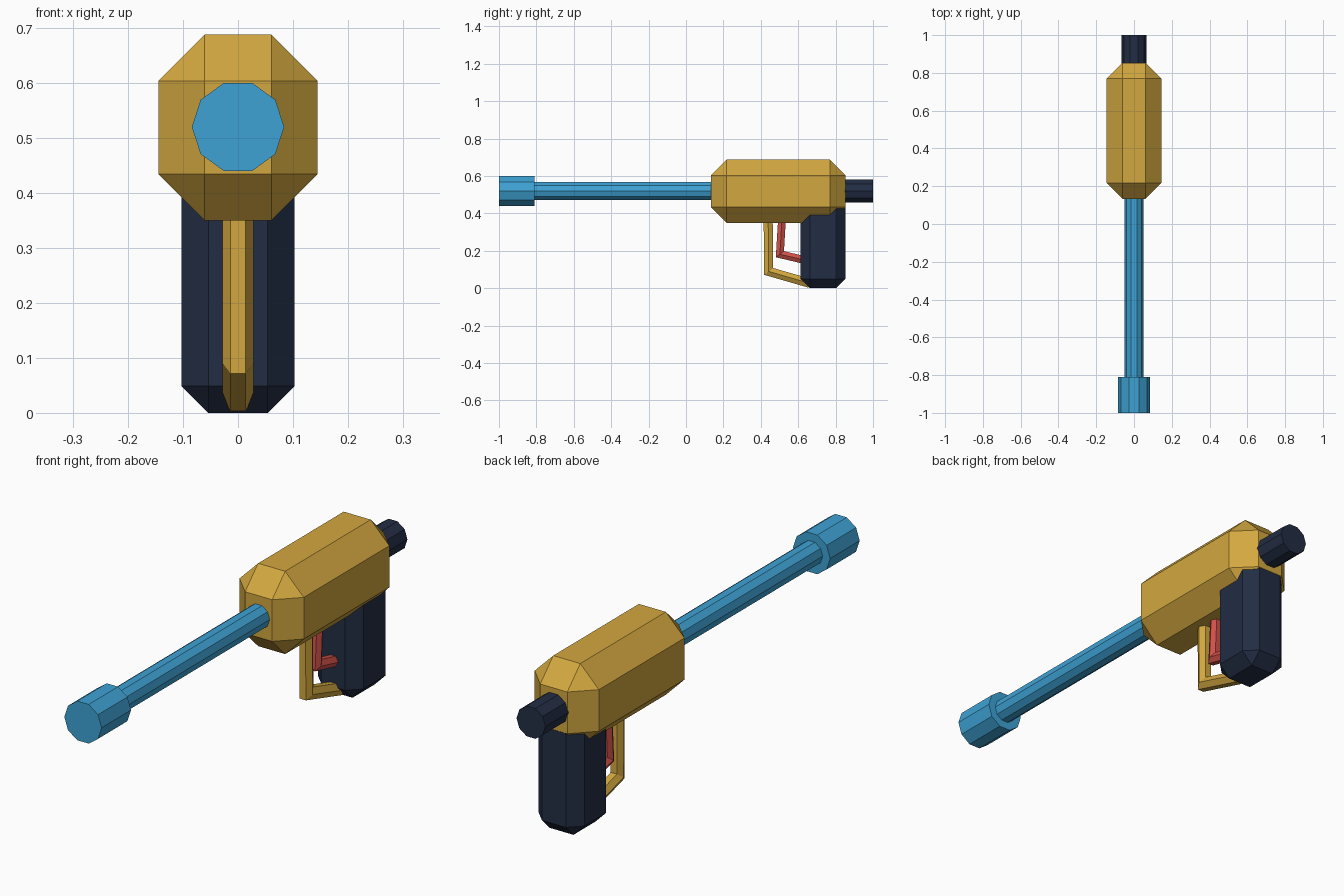
import bpy
import bmesh
from math import cos, sin, tau
from mathutils import Vector

if "Cube" in bpy.data.objects:
    bpy.data.objects.remove(bpy.data.objects["Cube"], do_unlink=True)


def material(name, rgb):
    mat = bpy.data.materials.new(name)
    mat.use_nodes = True
    mat.diffuse_color = (*rgb, 1)
    mat.node_tree.nodes["Principled BSDF"].inputs["Base Color"].default_value = (*rgb, 1)
    return mat


ochre = material("ochre", (0.65, 0.39, 0.05))
blue = material("blue", (0.048, 0.36, 0.66))
navy = material("navy", (0.016, 0.026, 0.058))
red = material("red", (0.65, 0.085, 0.068))


def finish(name, bm, mat):
    bmesh.ops.recalc_face_normals(bm, faces=bm.faces)
    mesh = bpy.data.meshes.new(name)
    bm.to_mesh(mesh)
    bm.free()
    mesh.materials.append(mat)
    obj = bpy.data.objects.new(name, mesh)
    bpy.context.collection.objects.link(obj)
    return obj


def chamfered_box(name, half_width, y_range, z_range, chamfer, mat):
    bm = bmesh.new()
    bmesh.ops.create_cube(bm, size=1)
    (y0, y1), (z0, z1) = y_range, z_range
    bmesh.ops.scale(bm, vec=(2 * half_width, y1 - y0, z1 - z0), verts=bm.verts)
    bmesh.ops.translate(bm, vec=(0, (y0 + y1) / 2, (z0 + z1) / 2), verts=bm.verts)
    bmesh.ops.bevel(bm, geom=bm.edges[:], offset=chamfer, segments=1,
                    profile=0.5, affect="EDGES")
    return finish(name, bm, mat)


def tube(name, path, radius, sides, mat):
    """Sweep a polygon along a path of (y, z) points, with mitred bends."""
    bm = bmesh.new()
    points = [Vector((0, y, z)) for y, z in path]
    rings = []
    for i, p in enumerate(points):
        before = (p - points[i - 1]).normalized() if i else None
        after = (points[i + 1] - p).normalized() if i + 1 < len(points) else None
        before, after = before or after, after or before
        along = (before + after).normalized()
        across = Vector((0, -along.z, along.y)) / along.dot(after)
        rings.append([bm.verts.new(p + radius * (Vector((cos(a), 0, 0)) + across * sin(a)))
                      for a in (tau * k / sides for k in range(sides))])
    for lower, upper in zip(rings, rings[1:]):
        for k in range(sides):
            n = (k + 1) % sides
            bm.faces.new((lower[k], lower[n], upper[n], upper[k]))
    bm.faces.new(rings[0])
    bm.faces.new(rings[-1])
    return finish(name, bm, mat)


# Body and grip
chamfered_box("body", 0.145, (0.133, 0.853), (0.35, 0.688), 0.084, ochre)
chamfered_box("grip", 0.103, (0.613, 0.852), (0, 0.485), 0.049, navy)

# Barrel, muzzle and rear knob share one axis
AXIS = 0.52
tube("barrel", [(-0.85, AXIS), (0.2, AXIS)], 0.05, 10, blue)
tube("muzzle", [(-1, AXIS), (-0.81, AXIS)], 0.084, 10, blue)
tube("rear_knob", [(0.8, AXIS), (1, AXIS)], 0.065, 10, navy)

# Trigger guard and trigger run from the body into the grip
tube("trigger_guard", [(0.439, 0.4), (0.442, 0.09), (0.66, 0.027)], 0.028, 6, ochre)
tube("trigger", [(0.515, 0.4), (0.502, 0.182), (0.65, 0.147)], 0.024, 6, red)
